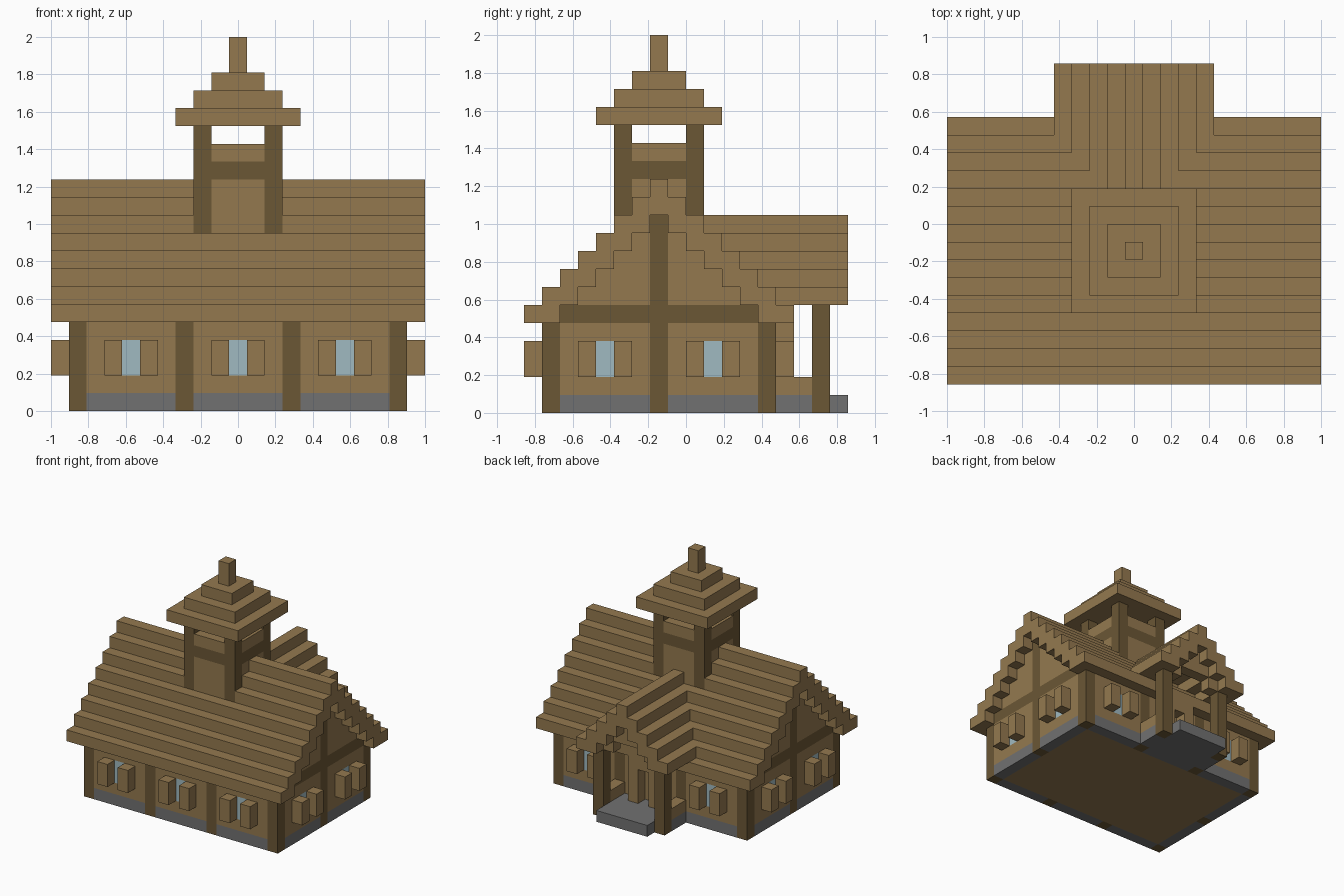
import bpy
import bmesh
import math

cube = bpy.data.objects.get("Cube")
if cube:
    bpy.data.objects.remove(cube, do_unlink=True)

U = 2 / 21          # size of one building block
cells = {}          # block position -> part name
part_material = {}  # part name -> material


def make_material(name, rgb):
    mat = bpy.data.materials.new(name)
    lin = [((c / 255 + 0.055) / 1.055) ** 2.4 for c in rgb]
    mat.use_nodes = True
    mat.diffuse_color = (*lin, 1)
    bsdf = next(n for n in mat.node_tree.nodes if n.type == "BSDF_PRINCIPLED")
    bsdf.inputs["Base Color"].default_value = (*lin, 1)
    bsdf.inputs["Roughness"].default_value = 0.9
    return mat


plank = make_material("plank brown", (148, 121, 79))
timber = make_material("dark timber", (107, 87, 53))
stone = make_material("stone grey", (113, 113, 113))
glass = make_material("window blue", (160, 186, 193))


def span(v):
    return range(v[0], v[1] + 1) if isinstance(v, tuple) else (v,)


def fill(part, mat, x, y, z, mx=False, my=False):
    """Fill a block range, optionally mirrored across the house axes."""
    part_material[part] = mat
    for i in span(x):
        for j in span(y):
            for k in span(z):
                for a in {i, 20 - i} if mx else {i}:
                    for b in {j, 14 - j} if my else {j}:
                        cells[a, b, k] = part


# Floor, stone base and hollow walls
fill("floor", plank, (2, 18), (2, 12), 0)
fill("stone_base", stone, (1, 19), 1, 0, my=True)
fill("stone_base", stone, 1, (1, 13), 0, mx=True)
fill("walls", plank, (1, 19), 1, (1, 4), my=True)
fill("walls", plank, 1, (1, 13), (1, 4), mx=True)

# Stepped gable walls
for k in range(6, 11):
    fill("gable_walls", plank, 1, (k - 3, 7), k, mx=True, my=True)

# Timber frame
for i in (1, 7):
    fill("wall_posts", timber, i, 1, (0, 4), mx=True, my=True)
fill("gable_beams", timber, 1, (2, 12), 5, mx=True)
fill("gable_posts", timber, 1, 7, (0, 10), mx=True)

# Main stepped roof, two blocks thick
for k in range(5, 11):
    fill("main_roof", plank, (0, 20), (k - 5, k - 4), k, my=True)
fill("main_roof", plank, (0, 20), (6, 8), 11)
fill("main_roof", plank, (0, 20), 7, 12)

# Windows with a shutter on either side
fill("windows", glass, 4, 1, (2, 3), mx=True, my=True)
fill("windows", glass, 10, 1, (2, 3))
fill("windows", glass, 1, 4, (2, 3), mx=True, my=True)
for s in (-1, 1):
    fill("shutters", plank, 4 + s, 0, (2, 3), mx=True, my=True)
    fill("shutters", plank, 10 + s, 0, (2, 3))
    fill("shutters", plank, 0, 4 + s, (2, 3), mx=True, my=True)

# Bell tower: panels, beams, railing, open top and corner posts
fill("tower_panels", plank, (8, 12), (5, 9), (10, 12))
fill("tower_beams", timber, (8, 12), (5, 9), 13)
fill("tower_railing", plank, (8, 12), 5, 14, my=True)
fill("tower_railing", plank, 8, (5, 9), 14, mx=True)
fill("tower_posts", timber, 8, 5, (10, 15), mx=True, my=True)
for n in range(3):
    fill("tower_roof", plank, (7 + n, 13 - n), (4 + n, 10 - n), 16 + n)
fill("spire", plank, 10, 7, (19, 20))

# Back porch: floor slab, step, side rails and posts
fill("porch_floor", stone, (8, 12), (14, 17), 0)
fill("porch_floor", stone, 7, (14, 15), 0, mx=True)
fill("porch_rails", plank, 7, (14, 15), 1, mx=True)
fill("porch_posts", timber, 7, 16, (0, 5), mx=True)

# Porch roof running into the main roof, with an arched gable
for k in range(6, 9):
    fill("porch_roof", plank, (k, k + 1), (20 - k, 17), k, mx=True)
fill("porch_roof", plank, (9, 11), (11, 17), 9)
fill("porch_roof", plank, 10, (10, 17), 10)
fill("porch_gable", plank, 8, 16, 6, mx=True)
fill("porch_gable", plank, (9, 11), 16, 7)
fill("porch_gable", plank, 10, 16, 8)

# Door surround
fill("door_frame", plank, 9, 14, (1, 4), mx=True)
fill("door_frame", plank, 10, 14, 4)


def build(part):
    """Skin the outer sides of a part's blocks and merge flat areas."""
    bm = bmesh.new()
    verts = {}

    def vert(p):
        if p not in verts:
            verts[p] = bm.verts.new(((p[0] - 10.5) * U, (p[1] - 9) * U, p[2] * U))
        return verts[p]

    for cell, owner in cells.items():
        if owner != part:
            continue
        for axis in range(3):
            b, c = (axis + 1) % 3, (axis + 2) % 3
            for side in (0, 1):
                near = list(cell)
                near[axis] += 2 * side - 1
                if tuple(near) in cells:
                    continue
                ring = []
                for db, dc in ((0, 0), (1, 0), (1, 1), (0, 1)):
                    p = list(cell)
                    p[axis] += side
                    p[b] += db
                    p[c] += dc
                    ring.append(vert(tuple(p)))
                bm.faces.new(ring if side else ring[::-1])
    bmesh.ops.dissolve_limit(bm, angle_limit=math.radians(1),
                             verts=bm.verts[:], edges=bm.edges[:])
    mesh = bpy.data.meshes.new(part)
    bm.to_mesh(mesh)
    bm.free()
    mesh.materials.append(part_material[part])
    bpy.context.collection.objects.link(bpy.data.objects.new(part, mesh))


for part_name in part_material:
    build(part_name)
